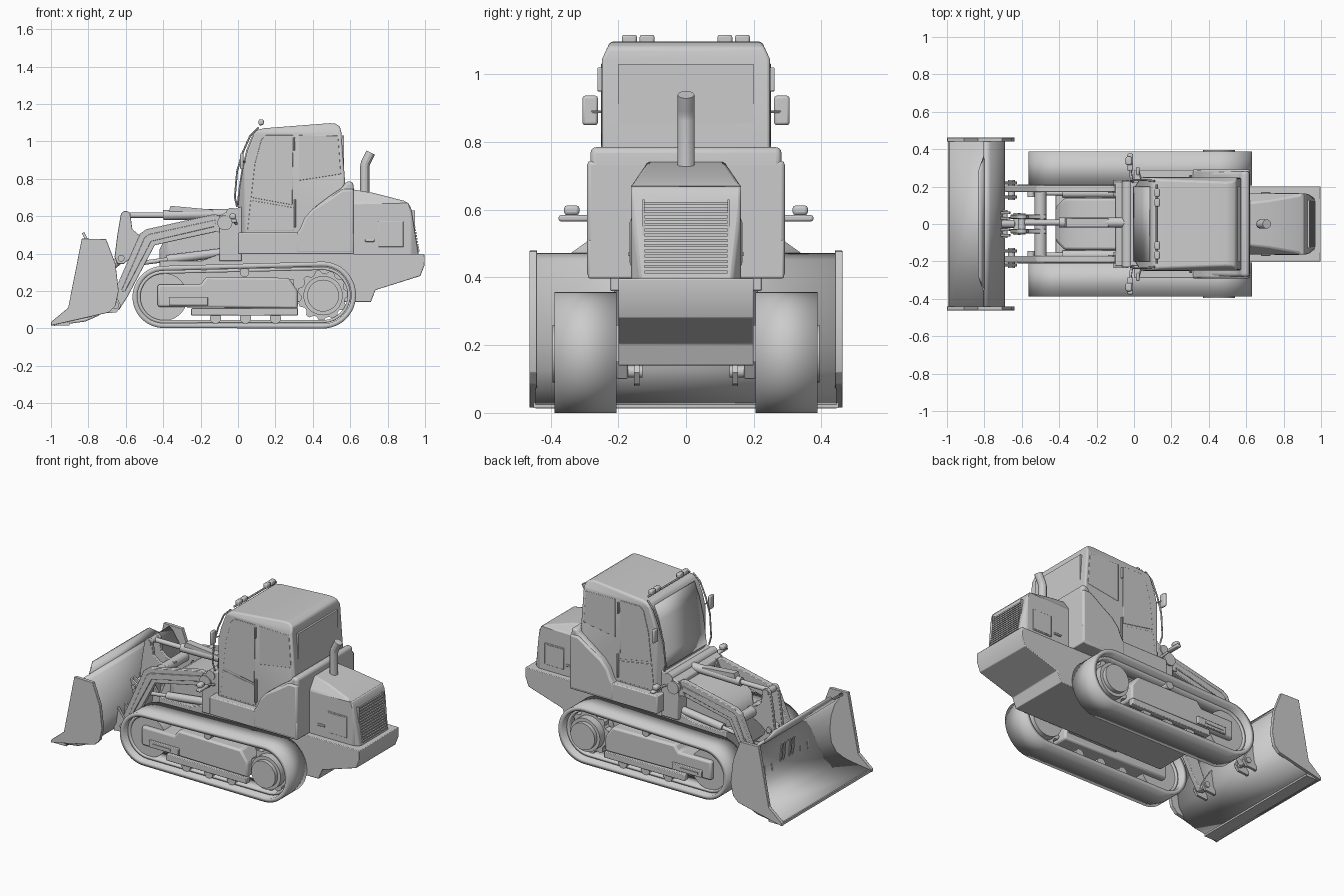
import bpy, bmesh, math
from mathutils import Vector

if "Cube" in bpy.data.objects:
    bpy.data.objects.remove(bpy.data.objects["Cube"])


def finish(name, bm, mirror=False, bevel=0.0, thick=0.0, seg=2):
    bmesh.ops.recalc_face_normals(bm, faces=bm.faces)
    me = bpy.data.meshes.new(name)
    bm.to_mesh(me)
    bm.free()
    ob = bpy.data.objects.new(name, me)
    bpy.context.collection.objects.link(ob)
    if thick:
        m = ob.modifiers.new("thickness", 'SOLIDIFY')
        m.thickness, m.offset = thick, 0
    if bevel:
        m = ob.modifiers.new("bevel", 'BEVEL')
        m.width, m.segments, m.limit_method = bevel, seg, 'ANGLE'
        m.angle_limit = math.radians(28)
    if mirror:
        ob.modifiers.new("mirror", 'MIRROR').use_axis = (False, True, False)
    return ob


def prism(name, pts, y0, y1, mirror=False, bevel=0.0, cuts=(), seg=2):
    """Extrude an x-z outline from y0 to y1, then trim with planes."""
    bm = bmesh.new()
    f = bm.faces.new([bm.verts.new((x, y0, z)) for x, z in pts])
    ext = bmesh.ops.extrude_face_region(bm, geom=[f])['geom']
    vs = [v for v in ext if isinstance(v, bmesh.types.BMVert)]
    bmesh.ops.translate(bm, verts=vs, vec=(0, y1 - y0, 0))
    for co, no in cuts:
        geom = bm.verts[:] + bm.edges[:] + bm.faces[:]
        bmesh.ops.bisect_plane(bm, geom=geom, plane_co=co, plane_no=no, clear_outer=True)
        bmesh.ops.holes_fill(bm, edges=[e for e in bm.edges if e.is_boundary])
    return finish(name, bm, mirror, bevel, seg=seg)


def box(name, x0, x1, y0, y1, z0, z1, mirror=False, bevel=0.0):
    return prism(name, [(x0, z0), (x1, z0), (x1, z1), (x0, z1)], y0, y1, mirror, bevel)


def strip(name, pts, y0, y1, thick, closed=False, mirror=False):
    """Sheet following an x-z path, thickened."""
    bm = bmesh.new()
    rows = [(bm.verts.new((x, y0, z)), bm.verts.new((x, y1, z))) for x, z in pts]
    for a, b in zip(rows, rows[1:] + (rows[:1] if closed else [])):
        bm.faces.new((a[0], b[0], b[1], a[1]))
    return finish(name, bm, mirror, thick=thick)


def rod(name, a, b, r, mirror=False, n=24):
    a, b = Vector(a), Vector(b)
    bm = bmesh.new()
    bmesh.ops.create_cone(bm, cap_ends=True, segments=n, radius1=r, radius2=r, depth=(b - a).length)
    bm.transform(Vector((0, 0, 1)).rotation_difference(b - a).to_matrix().to_4x4())
    bmesh.ops.translate(bm, verts=bm.verts, vec=(a + b) / 2)
    return finish(name, bm, mirror)


def disc(name, x, z, r, y0, y1, mirror=True, n=40):
    return rod(name, (x, y0, z), (x, y1, z), r, mirror, n)


def tube(name, pts, r, mirror=False):
    cu = bpy.data.curves.new(name, 'CURVE')
    cu.dimensions, cu.bevel_depth, cu.bevel_resolution, cu.use_fill_caps = '3D', r, 4, True
    sp = cu.splines.new('POLY')
    sp.points.add(len(pts) - 1)
    for p, co in zip(sp.points, pts):
        p.co = (*co, 1)
    ob = bpy.data.objects.new(name, cu)
    bpy.context.collection.objects.link(ob)
    bpy.ops.object.select_all(action='DESELECT')
    ob.select_set(True)
    bpy.context.view_layer.objects.active = ob
    bpy.ops.object.convert(target='MESH')
    if mirror:
        bpy.context.object.modifiers.new("mirror", 'MIRROR').use_axis = (False, True, False)


def arc(cx, cz, r, a0, a1, n):
    return [(cx + r * math.cos(math.radians(a0 + (a1 - a0) * i / n)),
             cz + r * math.sin(math.radians(a0 + (a1 - a0) * i / n))) for i in range(n + 1)]


# Track belts with a raised inner rail
strip("track_belt", arc(-.398, .168, .153, 90, 270, 24) + arc(.452, .178, .166, -90, 90, 24),
      .205, .388, .026, True, True)
strip("track_chain", arc(-.398, .168, .132, 90, 270, 24) + arc(.452, .178, .142, -90, 90, 24),
      .25, .345, .016, True, True)
# Idler, sprocket, rollers
disc("idler_wheel", -.398, .168, .128, .26, .335)
disc("final_drive", .455, .175, .105, .22, .37)
disc("drive_hub", .455, .175, .085, .37, .395)
teeth = []
for i in range(44):
    a, r = 2 * math.pi * i / 44, .138 if i % 4 < 2 else .118
    teeth.append((.455 + r * math.cos(a), .175 + r * math.sin(a)))
prism("sprocket", teeth, .275, .32, True)
for x in (-.12, .04, .2):
    disc("track_roller", x, .055, .03, .24, .355)
disc("carrier_roller", .035, .3, .025, .24, .36)
# Track frame
prism("track_frame", [(-.43, .115), (.32, .105), (.32, .2), (.27, .27), (-.17, .275), (-.2, .235), (-.43, .235)],
      .225, .362, True, .012)
box("frame_slot", -.37, -.16, .355, .374, .122, .166, True, .004)
box("frame_slot_insert", -.345, -.215, .37, .378, .137, .15, True)
box("roller_guard", -.25, .32, .335, .372, .068, .108, True, .004)
box("track_frame_mount", -.05, .3, .18, .24, .15, .26, True)

# Chassis and rear counterweight
prism("chassis", [(-.42, .2), (-.36, .14), (.71, .14), (.735, .205), (.975, .28), (.998, .34), (.998, .397),
                  (-.1, .397), (-.2, .36), (-.42, .36)], -.2, .2, bevel=.004)
# Mid body platform and fenders
box("side_platform", 0, .62, -.29, .29, .397, .512, bevel=.006)
fender = [(.31, .4), (.62, .4), (.62, .745), (.56, .745), (.48, .69), (.40, .64), (.355, .59), (.33, .53), (.31, .505)]
prism("rear_fender", fender, -.292, .292, bevel=.012)
prism("fender_cap", [(.34, .53), (.37, .6), (.42, .655), (.50, .715), (.56, .755), (.575, .785), (.615, .785), (.62, .74), (.62, .5)],
      -.282, .282, bevel=.018, seg=3)
# Engine hood with grille
hood_cuts = [((0, s * .162, .67), (0, s * .8, .55)) for s in (1, -1)]
hood_cuts += [((.93, s * .162, .5), (.55, s * .8, 0)) for s in (1, -1)]
prism("rear_hood", [(.6, .39), (.967, .39), (.925, .645), (.91, .67), (.885, .683), (.72, .725), (.6, .745)],
      -.162, .162, bevel=.008, cuts=hood_cuts)
for i in range(14):
    z = .412 + i * .0155
    x = .967 - (z - .39) * .165
    box("grille_slat", x - .01, x + .007, -.122, .122, z, z + .009)
for s in (1, -1):
    box("grille_frame", .92, .945, min(s * .122, s * .128), max(s * .122, s * .128), .405, .63)
box("hood_side_hatch", .75, .885, .155, .165, .435, .572, True, .003)
box("hood_hatch_panel", .758, .877, .16, .167, .443, .564, True)
box("hood_latch", .68, .73, .158, .17, .463, .476, True, .003)
tube("exhaust_pipe", [(.678, 0, .7), (.678, 0, .865), (.682, 0, .885), (.69, 0, .9), (.71, 0, .94)], .025)

# Cab
cab = [(0, .5), (.56, .5), (.572, .79), (.552, 1.05), (.545, 1.08), (.52, 1.094), (.49, 1.097), (.14, 1.07),
       (.10, 1.06), (.085, 1.04), (.05, .95), (.025, .85), (.008, .74), (0, .64)]
cab_cuts = [((.035, s * .25, .6), (-.85, s * .5, 0)) for s in (1, -1)]
cab_cuts += [((.3, s * .246, 1.05), (0, s * .85, .4)) for s in (1, -1)]
prism("cab", cab, -.248, .248, bevel=.014, cuts=cab_cuts, seg=3)
prism("door_window", [(.07, .7), (.29, .66), (.295, 1.033), (.15, 1.033), (.125, 1.01), (.09, .88)], .24, .2505, True, .002)
prism("door_lower_panel", [(.05, .52), (.3, .52), (.3, .645), (.068, .685)], .24, .2505, True, .002)
prism("rear_side_window", [(.325, .79), (.55, .825), (.535, 1.03), (.325, 1.033)], .24, .2495, True, .002)
strip("windshield", [(-.002, .66), (.006, .74), (.023, .85), (.048, .95), (.083, 1.04)], -.2, .2, .008)
box("rear_window", .555, .567, -.2, .2, .83, 1.03)
box("door_hinge", .295, .305, .245, .262, .95, 1.02, True, .003)
box("door_handle", .3, .31, .245, .262, .54, .69, True, .003)
tube("grab_rail", [(-.005, .225, .65), (-.017, .23, .7), (-.005, .235, .84), (.025, .235, .94), (.065, .235, 1.03), (.11, .23, 1.075)],
     .005, True)
tube("roof_light_bar", [(.12, -.21, 1.088), (.12, .21, 1.088)], .006)
for y in (.115, .167):
    box("roof_light", .11, .138, y - .022, y + .022, 1.088, 1.117, True, .007)
tube("mirror_arm", [(.04, .235, .89), (.025, .285, .89)], .004, True)
box("mirror", .012, .03, .26, .306, .85, .937, True, .008)

# Front tower, nose hood and work lights
prism("loader_tower", [(-.1, .36), (.02, .36), (.02, .65), (-.04, .635), (-.1, .6)], -.225, .225, bevel=.006)
nose_cuts = [((-.41, s * .1, .4), (-.7, s * .7, 0)) for s in (1, -1)]
prism("nose_hood", [(-.42, .34), (-.08, .34), (-.08, .58), (-.2, .565), (-.32, .53), (-.39, .48), (-.42, .42)],
      -.14, .14, bevel=.015, cuts=nose_cuts)
rod("cross_shaft", (-.035, -.23, .615), (-.035, .23, .615), .03)
tube("work_light_arm", [(-.01, .22, .56), (-.02, .28, .575), (-.02, .36, .575)], .008, True)
box("work_light_bracket", -.035, -.005, .285, .376, .566, .584, True, .006)
box("work_light", -.045, -.01, .315, .36, .584, .613, True, .009)

# Loader arms
arm = [(-.1, .605), (-.13, .61), (-.49, .53), (-.525, .505), (-.66, .2), (-.69, .14), (-.68, .105), (-.635, .1),
       (-.59, .17), (-.445, .445), (-.1, .52)]
prism("loader_arm", arm, .172, .205, True, .004)
prism("arm_rib", [(-.12, .58), (-.475, .503), (-.5, .485), (-.625, .2), (-.605, .195), (-.465, .465), (-.12, .545)],
      .2, .212, True, .003)
rod("arm_pivot", (-.07, .15, .565), (-.07, .235, .565), .04, True)
prism("arm_pivot_bracket", [(-.14, .52), (-.02, .5), (-.02, .62), (-.1, .605)], .165, .212, True)
rod("arm_cross_tube", (-.5, -.18, .46), (-.5, .18, .46), .032)
# Lift cylinders
rod("lift_barrel", (-.08, .165, .405), (-.38, .165, .368), .024, True)
rod("lift_rod", (-.36, .165, .37), (-.55, .165, .345), .012, True)
rod("lift_pin", (-.55, .145, .345), (-.55, .21, .345), .02, True)
# Tilt cylinder, bell crank and bucket link
rod("tilt_barrel", (-.05, .008, .612), (-.4, .008, .605), .027)
rod("tilt_rod", (-.38, .008, .605), (-.6, .008, .605), .015)
prism("tilt_hose_guard", [(-.37, .625), (-.13, .62), (-.14, .635), (-.36, .655)], -.015, .03)
rod("tilt_pin", (-.6, -.055, .605), (-.6, .055, .605), .02)
crank = arc(-.6, .6, .028, 30, 170, 6) + [(-.645, .5), (-.66, .38), (-.645, .345), (-.61, .345), (-.56, .39), (-.47, .44),
                                          (-.47, .485), (-.53, .5), (-.565, .53)]
prism("bell_crank", crank, .028, .05, True, .003)
rod("crank_pin", (-.625, -.06, .375), (-.625, .06, .375), .018)
rod("bucket_link", (-.625, 0, .375), (-.71, 0, .3), .022)

# Bucket
shell = [(-.985, .022), (-.82, .045), (-.75, .075), (-.712, .13), (-.7, .21), (-.708, .3), (-.735, .385), (-.775, .445), (-.8, .465)]
strip("bucket_shell", shell, -.445, .445, .018)
side = [(-1, .015), (-.69, .085), (-.655, .12), (-.638, .2), (-.655, .345), (-.705, .477), (-.835, .48), (-.908, .11), (-.998, .035)]
prism("bucket_side_plate", side, .44, .462, True, .002)
box("bucket_lip", -.995, -.9, -.45, .45, .014, .03)
# Spill guard leaning over the top edge
bm = bmesh.new()
bm.faces.new([bm.verts.new(p) for p in ((-.8, -.36, .455), (-.8, .36, .455), (-.828, .28, .512), (-.828, -.28, .512))])
finish("spill_guard", bm, thick=.014)
# Bucket hinge brackets and pins
for y in (.145, .218):
    prism("bucket_bracket", [(-.72, .08), (-.65, .085), (-.625, .12), (-.65, .17), (-.71, .26)], y - .008, y + .008, True)
for y in (.03, .06):
    prism("link_bracket", [(-.715, .2), (-.66, .28), (-.665, .32), (-.73, .36)], y - .007, y + .007, True)
disc("bucket_pin", -.655, .122, .018, .128, .235, n=20)
rod("link_pin", (-.69, -.075, .305), (-.69, .075, .305), .014)

# Smooth round surfaces, keep hard edges
bpy.ops.object.select_all(action='SELECT')
bpy.context.view_layer.objects.active = bpy.context.selected_objects[0]
bpy.ops.object.shade_smooth_by_angle(angle=math.radians(30))
